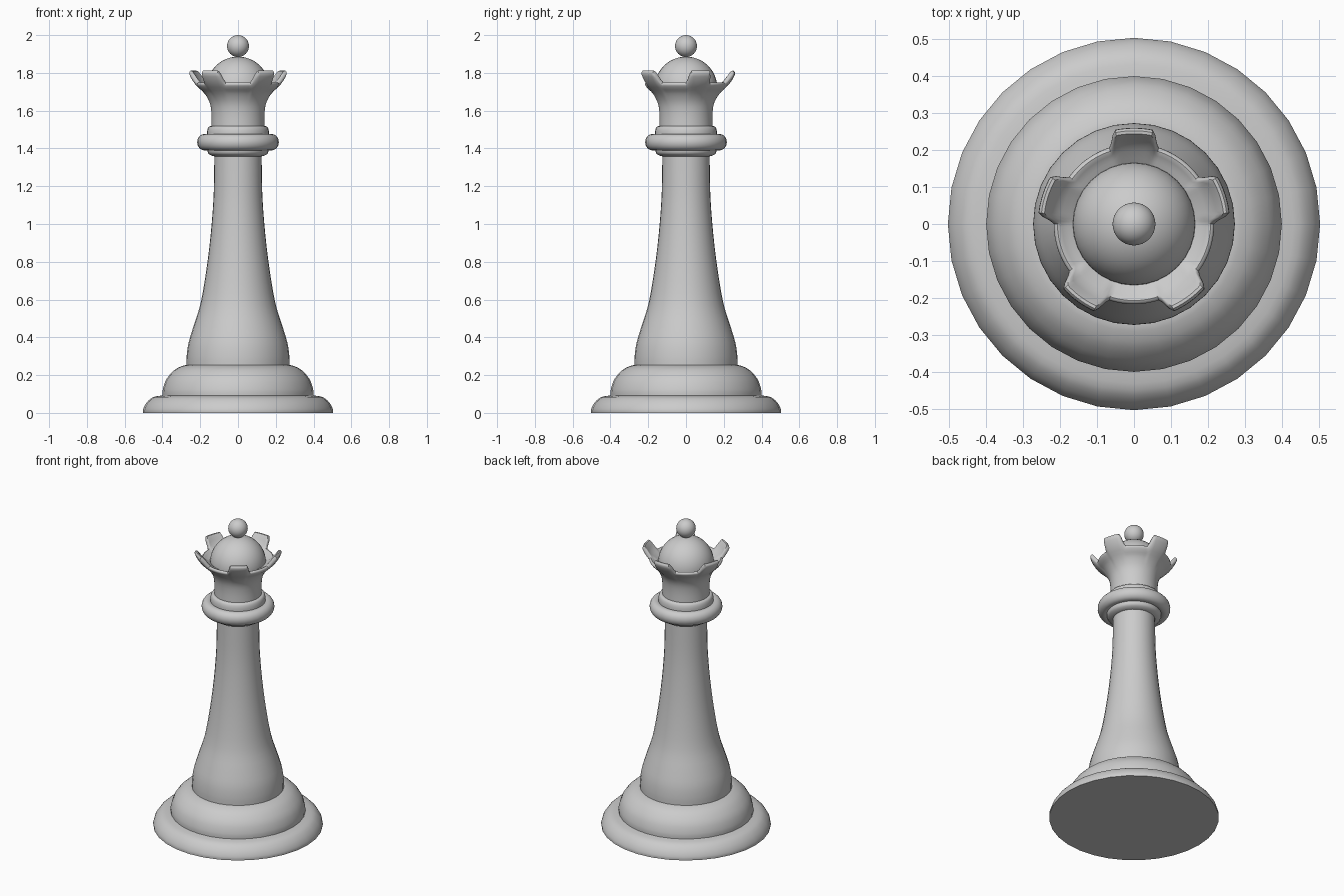
import bpy, bmesh, math
from mathutils import Vector

cube = bpy.data.objects.get("Cube")
if cube:
    bpy.data.objects.remove(cube)

grey = bpy.data.materials.new("stone grey")
grey.use_nodes = True
grey.diffuse_color = (0.6, 0.6, 0.6, 1)
grey.node_tree.nodes["Principled BSDF"].inputs["Base Color"].default_value = grey.diffuse_color

SIDES = 32


def smooth_path(points, steps=3):
    """Catmull-Rom curve through (radius, height) points."""
    p = [Vector(q) for q in points]
    p = [2 * p[0] - p[1]] + p + [2 * p[-1] - p[-2]]
    path = []
    for a, b, c, d in zip(p, p[1:], p[2:], p[3:]):
        for i in range(steps):
            t = i / steps
            path.append(0.5 * (2 * b + (c - a) * t + (2 * a - 5 * b + 4 * c - d) * t ** 2
                               + (3 * b - a - 3 * c + d) * t ** 3))
    return path + [p[-2]]


def revolve(name, section, sides=SIDES, cap_bottom=False):
    """Skin a ring of sections; section(angle) returns (radius, height) points."""
    bm = bmesh.new()
    columns = []
    for i in range(sides):
        a = 2 * math.pi * i / sides
        columns.append([bm.verts.new((r * math.cos(a), r * math.sin(a), z))
                        for r, z in section(a)])
    for i, col in enumerate(columns):
        nxt = columns[(i + 1) % sides]
        for j in range(len(col) - 1):
            bm.faces.new((col[j], nxt[j], nxt[j + 1], col[j + 1]))
    if cap_bottom:
        bm.faces.new([c[0] for c in reversed(columns)])
    mesh = bpy.data.meshes.new(name)
    bm.to_mesh(mesh)
    bm.free()
    obj = bpy.data.objects.new(name, mesh)
    bpy.context.collection.objects.link(obj)
    finish(obj)


def lathe(name, points, **options):
    path = smooth_path(points)
    revolve(name, lambda a: path, **options)


def finish(obj):
    obj.data.materials.append(grey)
    bpy.ops.object.select_all(action='DESELECT')
    obj.select_set(True)
    bpy.context.view_layer.objects.active = obj
    bpy.ops.object.shade_smooth_by_angle(angle=math.radians(40))


def ball(name, radius, height):
    bpy.ops.mesh.primitive_uv_sphere_add(segments=SIDES, ring_count=24, radius=radius,
                                         location=(0, 0, height))
    bpy.context.object.name = name
    finish(bpy.context.object)


# Stepped base
lathe("base_foot", [(0.503, 0), (0.502, 0.02), (0.485, 0.053), (0.45, 0.083), (0.39, 0.094)],
      cap_bottom=True)
lathe("base_step", [(0.40, 0.09), (0.398, 0.125), (0.378, 0.18), (0.335, 0.228),
                    (0.29, 0.25), (0.262, 0.254)])

# Flared shaft
lathe("shaft", [(0.273, 0.25), (0.272, 0.3), (0.262, 0.37), (0.235, 0.46), (0.198, 0.58),
                (0.167, 0.76), (0.144, 0.95), (0.129, 1.15), (0.125, 1.37)])

# Collar: small lower lip, round ring, upper step
lathe("collar_lip", [(0.12, 1.357), (0.14, 1.362), (0.158, 1.375), (0.163, 1.4)])
lathe("collar_ring", [(0.178 + 0.038 * math.sin(t), 1.433 - 0.043 * math.cos(t))
                      for t in (math.pi * k / 6 for k in range(-2, 9))])
lathe("collar_step", [(0.165, 1.465), (0.163, 1.495), (0.154, 1.515), (0.135, 1.52)])

# Crown with five outward-leaning prongs
VALLEY = smooth_path([(0.14, 1.51), (0.14, 1.58), (0.149, 1.64), (0.175, 1.69),
                      (0.203, 1.718), (0.217, 1.738), (0.207, 1.75), (0.187, 1.738), (0.16, 1.725)])
PRONG = smooth_path([(0.14, 1.51), (0.14, 1.58), (0.149, 1.64), (0.178, 1.69),
                     (0.23, 1.742), (0.26, 1.795), (0.244, 1.811), (0.212, 1.765), (0.16, 1.725)])


def crown_section(angle):
    step = 2 * math.pi / 5
    offset = abs((angle - math.pi / 2 + step / 2) % step - step / 2)
    t = min(max((math.radians(18) - offset) / math.radians(7), 0), 1)
    lift = t * t * (3 - 2 * t)
    return [v.lerp(p, lift) for v, p in zip(VALLEY, PRONG)]


revolve("crown", crown_section, sides=160)

# Domed head and finial
ball("head_dome", 0.166, 1.72)
ball("finial", 0.058, 1.942)
